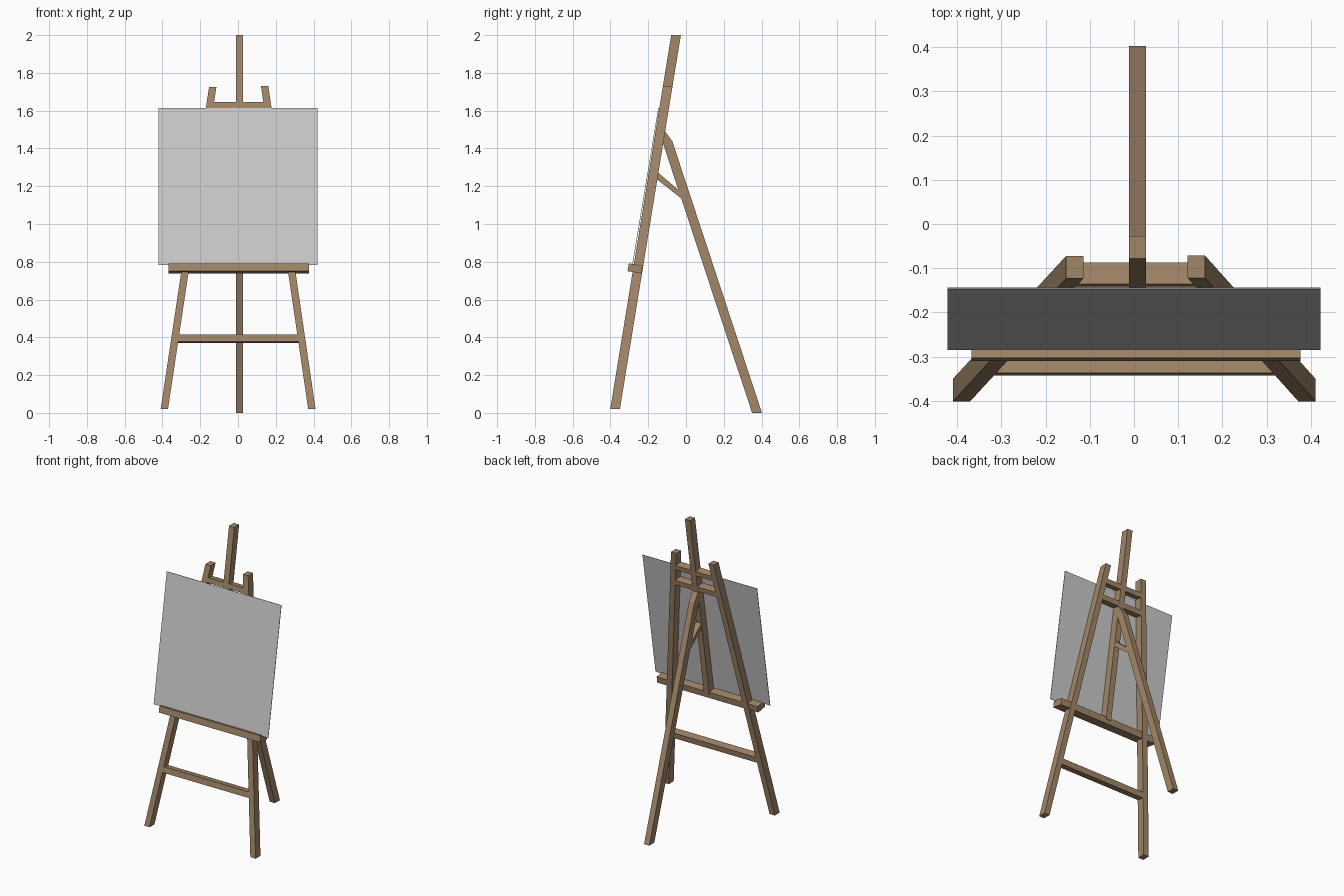
import bpy, bmesh
from mathutils import Vector

if "Cube" in bpy.data.objects:
    bpy.data.objects.remove(bpy.data.objects["Cube"])

wood = bpy.data.materials.new("wood")
wood.diffuse_color = (0.36, 0.24, 0.14, 1)
wood.use_nodes = True
wood.node_tree.nodes["Principled BSDF"].inputs["Base Color"].default_value = wood.diffuse_color

SLOPE = 0.163                                # backward lean of the front frame
DEPTH = 0.051                                # timber thickness front to back
UP = Vector((0, SLOPE, 1)).normalized()      # along the leaning frame
BACK = Vector((0, 1, -SLOPE)).normalized()   # out of the back of the frame


def front_y(z):
    return -0.401 + SLOPE * (z - 0.02)


def prism(name, ring_a, ring_b, mat=wood):
    """Solid between two matching rings of points."""
    bm = bmesh.new()
    a = [bm.verts.new(p) for p in ring_a]
    b = [bm.verts.new(p) for p in ring_b]
    n = len(a)
    bm.faces.new(a)
    bm.faces.new(b[::-1])
    for i in range(n):
        bm.faces.new((a[i], b[i], b[(i + 1) % n], a[(i + 1) % n]))
    bmesh.ops.recalc_face_normals(bm, faces=bm.faces)
    me = bpy.data.meshes.new(name)
    bm.to_mesh(me)
    bm.free()
    ob = bpy.data.objects.new(name, me)
    bpy.context.collection.objects.link(ob)
    if mat:
        me.materials.append(mat)
    return ob


def post(name, x0, z0, x1, z1, w=0.039):
    """Leaning upright with level-cut ends."""
    def ring(x, z):
        y = front_y(z)
        return [(x - w / 2, y, z), (x + w / 2, y, z),
                (x + w / 2, y + DEPTH, z), (x - w / 2, y + DEPTH, z)]
    prism(name, ring(x0, z0), ring(x1, z1))


def rail(name, xa, xb, z, h, d0=0.0, d1=DEPTH - 0.001):
    """Cross bar square to the frame; z is its lower edge on the front plane."""
    base = Vector((0, front_y(z), z))
    prof = [base + BACK * d + UP * u
            for d, u in ((d0, 0), (d1, 0), (d1, h), (d0, h))]
    prism(name, [p + Vector((xa, 0, 0)) for p in prof],
          [p + Vector((xb, 0, 0)) for p in prof])


def side_profile(name, pts, x, w):
    """Side-view outline given thickness along x."""
    prism(name, [(x - w / 2, y, z) for y, z in pts],
          [(x + w / 2, y, z) for y, z in pts])


# Front legs and central mast
post("front_leg_left", -0.390, 0.02, -0.134, 1.725)
post("front_leg_right", 0.391, 0.02, 0.141, 1.73)
post("mast", 0.008, 0.765, 0.008, 2.0)

# Cross bars
rail("lower_crossbar", -0.325, 0.327, 0.377, 0.038)
rail("middle_crossbar", -0.155, 0.162, 1.505, 0.033)
rail("upper_crossbar", -0.14, 0.147, 1.615, 0.032)

# Canvas tray
rail("tray", -0.367, 0.377, 0.746, 0.042, -0.027, 0.047)

# Rear leg with bevelled hinge end, and its brace
side_profile("rear_leg", [(0.35, 0), (0.402, 0), (-0.072, 1.437),
                          (-0.111, 1.492), (-0.121, 1.425)], 0.008, 0.039)
side_profile("brace", [(-0.150, 1.274), (-0.030, 1.172),
                       (-0.016, 1.128), (-0.158, 1.24)], 0.008, 0.036)

# Canvas panel, very thin
T = 0.003
prism("canvas",
      [(-0.422, -0.285, 0.782), (0.422, -0.285, 0.782),
       (0.422, -0.147, 1.613), (-0.422, -0.147, 1.613)],
      [(-0.422, -0.285 + T, 0.782), (0.422, -0.285 + T, 0.782),
       (0.422, -0.147 + T, 1.613), (-0.422, -0.147 + T, 1.613)], None)
